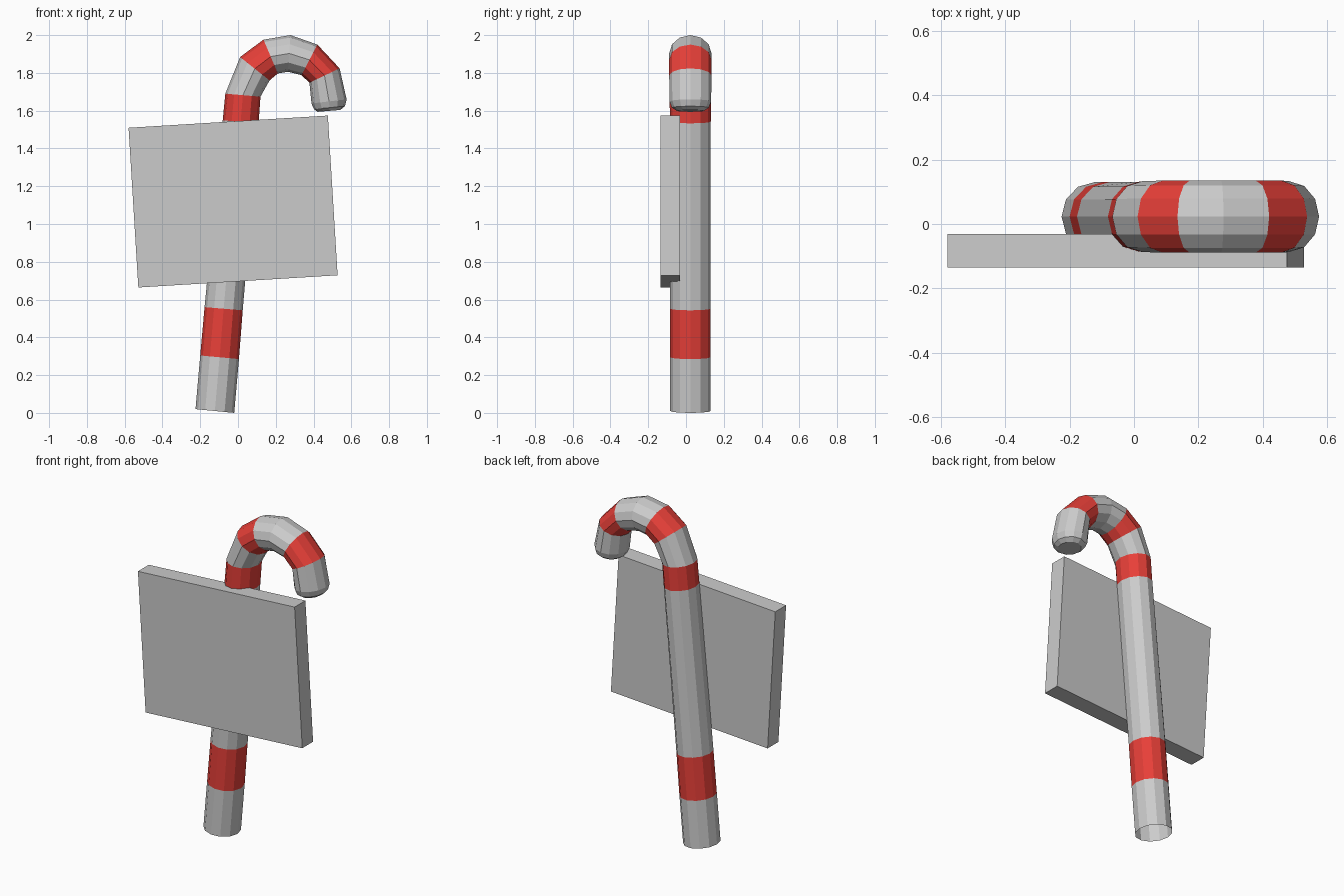
import bpy, bmesh, math
from mathutils import Vector, Matrix

if "Cube" in bpy.data.objects:
    bpy.data.objects.remove(bpy.data.objects["Cube"])

SIDES = 12
CANE_Y = 0.023


def material(name, rgb):
    m = bpy.data.materials.new(name)
    m.diffuse_color = (*rgb, 1)
    m.use_nodes = True
    m.node_tree.nodes["Principled BSDF"].inputs["Base Color"].default_value = m.diffuse_color
    return m


def finish(name, bm):
    bmesh.ops.recalc_face_normals(bm, faces=bm.faces[:])
    me = bpy.data.meshes.new(name)
    bm.to_mesh(me)
    bm.free()
    ob = bpy.data.objects.new(name, me)
    bpy.context.collection.objects.link(ob)
    return ob


# Cane rings: outer (x, z), inner (x, z), y radius, stripe after the ring is red
rings = [
    ((-0.225, 0.02), (-0.02, 0.0), 0.107, 0),
    ((-0.20, 0.304), (0.005, 0.285), 0.107, 1),
    ((-0.177, 0.56), (0.025, 0.543), 0.107, 0),
    ((-0.081, 1.549), (0.109, 1.533), 0.108, 1),
    ((-0.067, 1.69), (0.119, 1.674), 0.110, 0),
    ((0.011, 1.884), (0.167, 1.76), 0.112, 1),
    ((0.135, 1.976), (0.211, 1.797), 0.112, 0),
    ((0.278, 2.0), (0.264, 1.806), 0.112, 0),
    ((0.42, 1.95), (0.336, 1.788), 0.112, 1),
    ((0.538, 1.824), (0.378, 1.748), 0.112, 0),
    ((0.575, 1.66), (0.389, 1.638), 0.110, 0),
    ((0.566, 1.624), (0.402, 1.608), 0.098, 0),
    ((0.542, 1.604), (0.422, 1.594), 0.072, 0),
]

# Striped cane: lofted 12-sided tube, open at the foot, capped at the hook tip
bm = bmesh.new()
loops = []
for (ox, oz), (ix, iz), ry, red in rings:
    outer, inner = Vector((ox, CANE_Y, oz)), Vector((ix, CANE_Y, iz))
    mid, half = (outer + inner) / 2, (outer - inner) / 2
    loops.append([
        bm.verts.new(mid + half * math.cos(a) + Vector((0, ry * math.sin(a), 0)))
        for a in (2 * math.pi * i / SIDES for i in range(SIDES))
    ])
for k in range(len(loops) - 1):
    lo, hi = loops[k], loops[k + 1]
    for i in range(SIDES):
        j = (i + 1) % SIDES
        f = bm.faces.new((lo[i], lo[j], hi[j], hi[i]))
        f.material_index = rings[k][3]
bm.faces.new(loops[-1])
cane = finish("striped_cane", bm)
cane.data.materials.append(material("cane_grey", (0.8, 0.8, 0.8)))
cane.data.materials.append(material("stripe_red", (0.8, 0.05, 0.04)))

# Tilted sign board on the front of the cane
bm = bmesh.new()
bmesh.ops.create_cube(bm, size=1, matrix=(
    Matrix.Translation((-0.026, -0.083, 1.119))
    @ Matrix.Rotation(math.radians(-3.5), 4, 'Y')
    @ Matrix.Diagonal((1.057, 0.104, 0.847, 1))))
finish("sign_board", bm)
